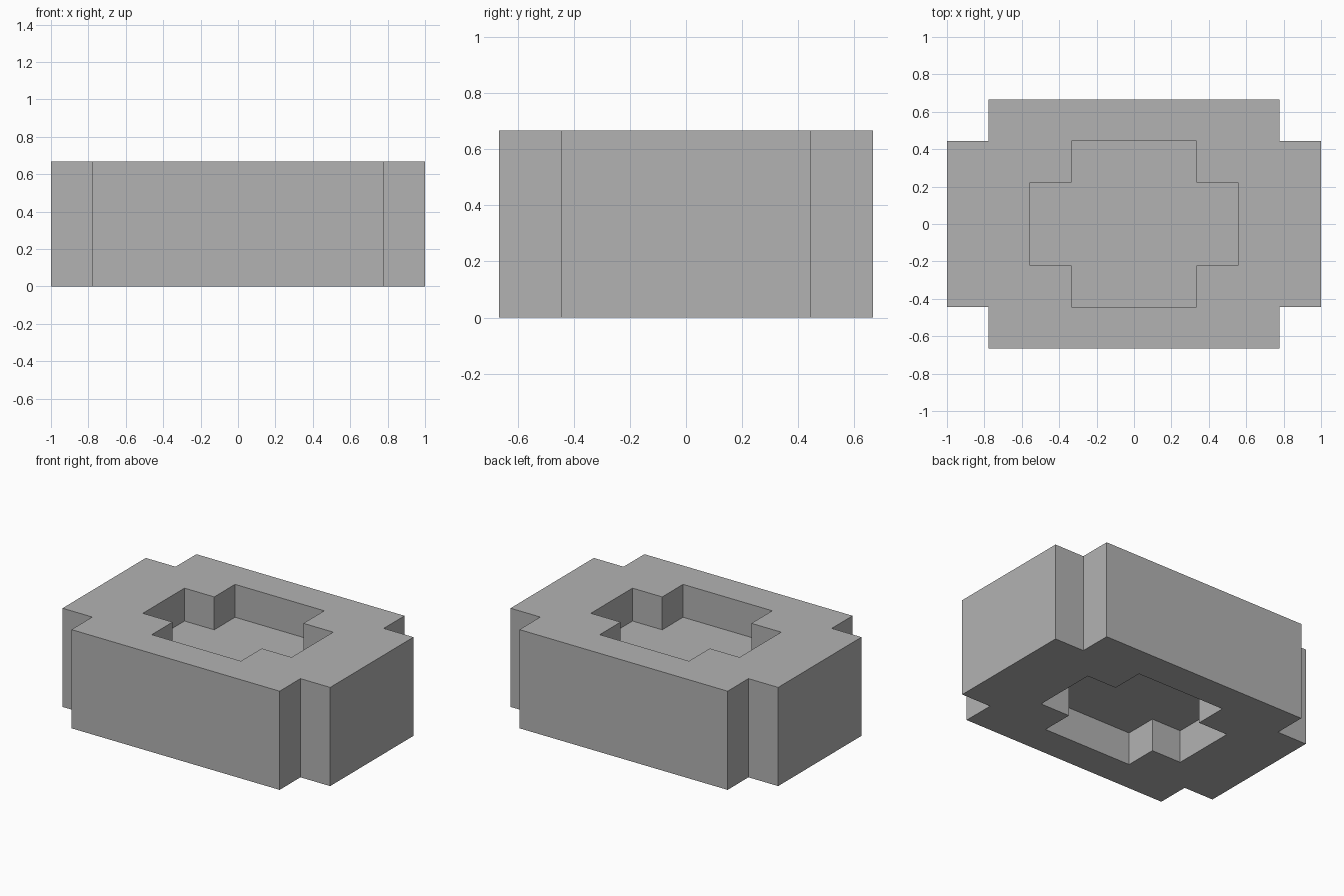
import bpy
import bmesh

cube = bpy.data.objects.get("Cube")
if cube:
    bpy.data.objects.remove(cube, do_unlink=True)

U = 1 / 9   # grid module: every size is a whole number of these
CORNERS = ((1, 1), (-1, 1), (-1, -1), (1, -1))

grey = bpy.data.materials.new("plain grey")
grey.use_nodes = True
grey.diffuse_color = (0.45, 0.45, 0.45, 1)
grey.node_tree.nodes["Principled BSDF"].inputs["Base Color"].default_value = grey.diffuse_color


def cross_outline(length, width, notch):
    """Rectangle with a square notch in each corner, counter-clockwise."""
    points = []
    for sx, sy in CORNERS:
        corner = [(length, width - notch),
                  (length - notch, width - notch),
                  (length - notch, width)]
        if sx * sy < 0:
            corner.reverse()
        points += [(sx * x * U, sy * y * U) for x, y in corner]
    return points


def cross_prism(name, length, width, notch, bottom, top):
    """Extrude the notched outline between two heights."""
    bm = bmesh.new()
    base = bm.faces.new([bm.verts.new((x, y, bottom * U))
                         for x, y in cross_outline(length, width, notch)])
    extruded = bmesh.ops.extrude_face_region(bm, geom=[base], use_keep_orig=True)["geom"]
    moved = [v for v in extruded if isinstance(v, bmesh.types.BMVert)]
    bmesh.ops.translate(bm, verts=moved, vec=(0, 0, (top - bottom) * U))
    bmesh.ops.recalc_face_normals(bm, faces=bm.faces)
    mesh = bpy.data.meshes.new(name)
    bm.to_mesh(mesh)
    bm.free()
    mesh.materials.append(grey)
    obj = bpy.data.objects.new(name, mesh)
    bpy.context.collection.objects.link(obj)
    return obj


# Solid block with notched corners
block = cross_prism("block", 9, 6, 2, 0, 6)

# Matching pockets above and below, leaving a web between them
for name, bottom, top in (("upper_pocket_cutter", 4, 7), ("lower_pocket_cutter", -1, 2)):
    cutter = cross_prism(name, 5, 4, 2, bottom, top)
    cutter.hide_render = True
    cutter.hide_set(True)
    cut = block.modifiers.new(name, 'BOOLEAN')
    cut.operation = 'DIFFERENCE'
    cut.solver = 'EXACT'
    cut.object = cutter
